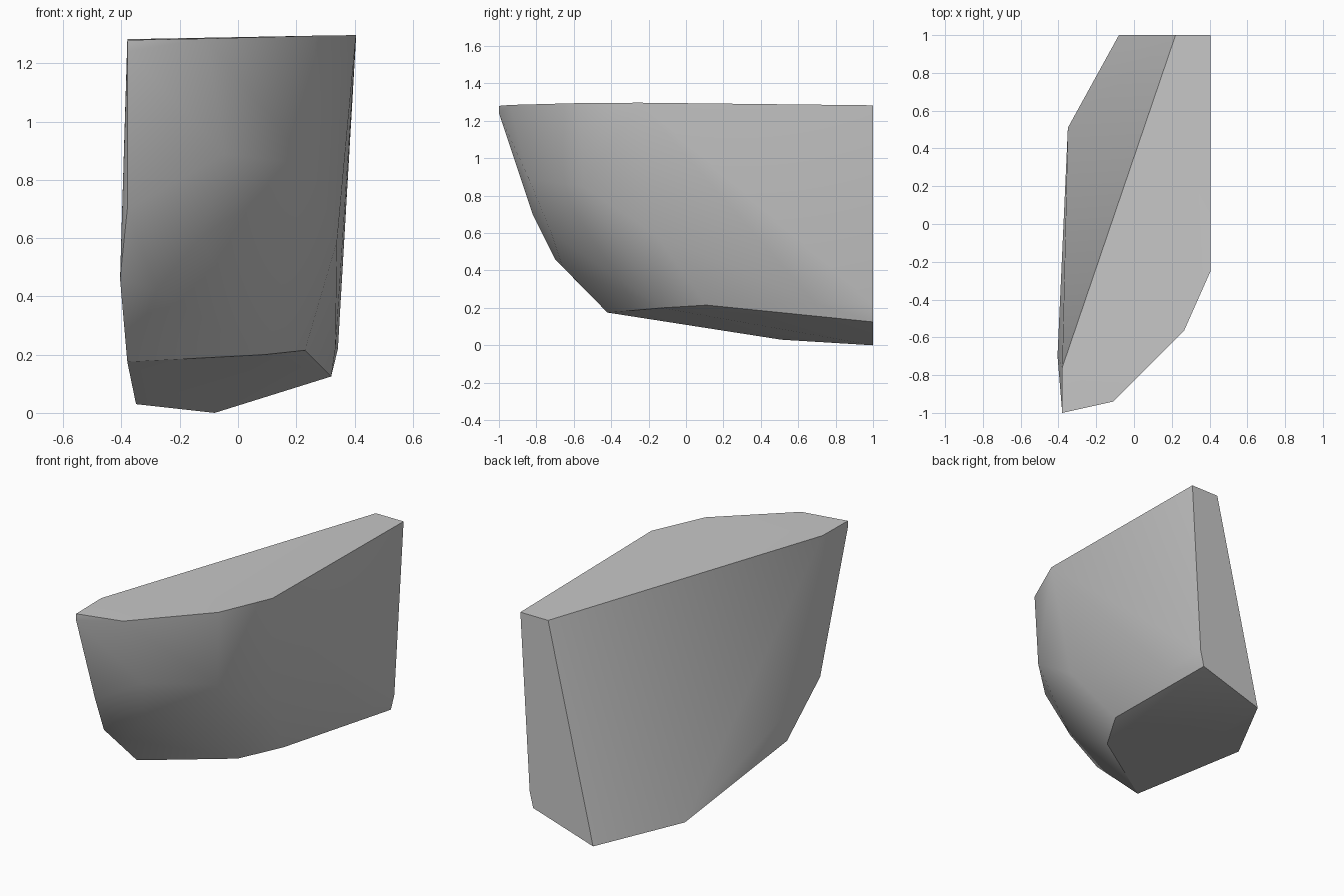
import bpy
import bmesh
import math

# Remove the default object only
default_object = bpy.data.objects.get("Cube")
if default_object:
    bpy.data.objects.remove(default_object, do_unlink=True)


def make_material(name, value):
    """Create one plain grey material."""
    material = bpy.data.materials.new(name)
    material.use_nodes = True
    colour = (value, value, value, 1)
    material.diffuse_color = colour
    shader = next(node for node in material.node_tree.nodes
                  if node.type == 'BSDF_PRINCIPLED')
    shader.inputs["Base Color"].default_value = colour
    return material


def make_hull(name, corner_groups, material):
    """Wrap a convex skin around the corner points of a solid fragment."""
    mesh = bpy.data.meshes.new(name)
    bm = bmesh.new()
    for group in corner_groups:
        for corner in group:
            bm.verts.new(corner)
    hull = bmesh.ops.convex_hull(bm, input=bm.verts[:])
    spare = set(hull["geom_interior"]) | set(hull["geom_unused"])
    spare = [item for item in spare if isinstance(item, bmesh.types.BMVert)]
    bmesh.ops.delete(bm, geom=spare, context='VERTS')
    # Merge the triangles of the truly flat cuts
    bmesh.ops.dissolve_limit(bm, angle_limit=math.radians(1),
                             verts=bm.verts[:], edges=bm.edges[:])
    bmesh.ops.recalc_face_normals(bm, faces=bm.faces[:])
    bm.normal_update()
    # Crisp outline round the underside
    for edge in bm.edges:
        downward = [face.normal.z < -.9 for face in edge.link_faces]
        edge.smooth = all(downward) or not any(downward)
    bm.to_mesh(mesh)
    bm.free()
    mesh.materials.append(material)
    fragment = bpy.data.objects.new(name, mesh)
    bpy.context.collection.objects.link(fragment)
    return fragment


# Flat top, from the front corner round to the back cut
top_rim = [(-.38, -1, 1.28), (-.11, -.94, 1.285), (.265, -.565, 1.295),
           (.405, -.25, 1.297), (.405, 1, 1.283), (.22, 1, 1.283),
           (-.38, -.76, 1.283)]

# Sloping underside
bottom_rim = [(-.08, 1, 0), (-.35, .51, .03), (-.38, -.42, .175),
              (.09, -.13, .2), (.23, .11, .215), (.32, 1, .125)]

# Curved leading edge on the narrow side
leading_edge = [(-.38, -1, 1.24), (-.38, -.82, .7), (-.405, -.7, .46)]

# Swelling of the rounded front, then the broad side
rounded_front = [(-.045, -.84, .89), (.25, -.55, .85),
                 (-.13, -.72, .6), (-.28, -.66, .42)]
broad_side = [(.34, -.16, .59), (.335, .69, .225), (.343, 1, .22)]

stone = make_material("stone grey", .57)
fragment = make_hull("rock_fragment",
                     [top_rim, bottom_rim, leading_edge,
                      rounded_front, broad_side], stone)

# Soft shading over the worn side, crisp edges at the cuts
bpy.ops.object.select_all(action='DESELECT')
fragment.select_set(True)
bpy.context.view_layer.objects.active = fragment
bpy.ops.object.shade_smooth_by_angle(angle=math.radians(42),
                                     keep_sharp_edges=True)
